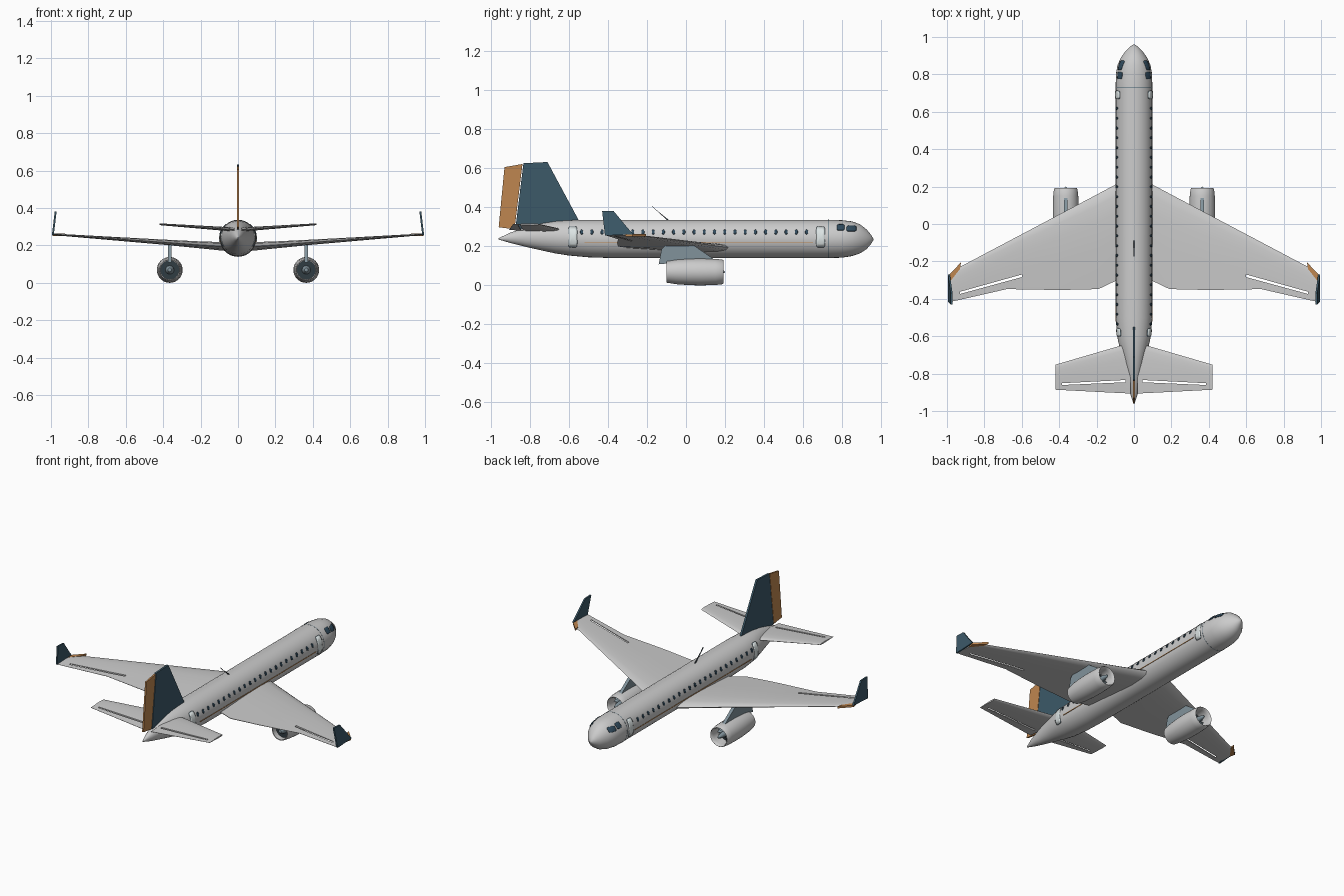
import bpy, bmesh, math
from mathutils import Vector

if "Cube" in bpy.data.objects:
    bpy.data.objects.remove(bpy.data.objects["Cube"])

def mat(name, c):
    m = bpy.data.materials.new(name)
    m.diffuse_color = (*c, 1)
    m.use_nodes = True
    m.node_tree.nodes["Principled BSDF"].inputs["Base Color"].default_value = m.diffuse_color
    return m

SKIN = mat("skin", (0.76, 0.77, 0.74))
NAVY = mat("navy", (0.045, 0.10, 0.14))
ORANGE = mat("orange", (0.52, 0.24, 0.08))
GLASS = mat("glass", (0.03, 0.07, 0.11))
DOOR = mat("door", (0.72, 0.78, 0.78))
STEEL = mat("steel", (0.22, 0.29, 0.33))
DARK = mat("dark", (0.03, 0.045, 0.055))

def make(name, verts, faces, m):
    me = bpy.data.meshes.new(name)
    me.from_pydata(verts, [], faces)
    bm = bmesh.new()
    bm.from_mesh(me)
    bmesh.ops.recalc_face_normals(bm, faces=bm.faces)
    bm.to_mesh(me)
    bm.free()
    me.materials.append(m)
    ob = bpy.data.objects.new(name, me)
    bpy.context.collection.objects.link(ob)
    return ob

def loft(name, rings, m, caps=True, closed=False):
    n = len(rings[0])
    k = len(rings)
    verts = [v for r in rings for v in r]
    faces = [(i * n + j, i * n + (j + 1) % n, (i + 1) % k * n + (j + 1) % n, (i + 1) % k * n + j)
             for i in range(k if closed else k - 1) for j in range(n)]
    if caps and not closed:
        faces += [tuple(range(n)), tuple(range((k - 1) * n, k * n))]
    return make(name, verts, faces, m)

def lathe(name, profile, x, z, m, closed=False, n=32):
    rings = [[(x + r * math.cos(2 * math.pi * j / n), y, z + r * math.sin(2 * math.pi * j / n))
              for j in range(n)] for r, y in profile]
    return loft(name, rings, m, closed=closed)

def plate(name, pts, x, t, m, lean=0):
    # side-view (y, z) outline given thickness across x
    z0 = pts[0][1]
    return loft(name, [[(x + d + lean * (z - z0), y, z) for y, z in pts] for d in (-t / 2, t / 2)], m)

def slab(name, pts, z0, z1, m):
    # plan-view (x, y) outline given height
    return loft(name, [[(x, y, z) for x, y in pts] for z in (z0, z1)], m)

FOIL = [(0, 0), (.03, .25), (.12, .43), (.3, .5), (.6, .36), (1, .04),
        (1, -.04), (.6, -.3), (.3, -.45), (.12, -.4), (.03, -.25)]

def wing(name, stations, s, m):
    return loft(name, [[(s * x, le + (te - le) * f, z + t * h) for f, h in FOIL]
                       for x, le, te, z, t in stations], m)

def slot(ob, pts, s):
    # open hinge gap cut through a wing
    c = slab("gap_cutter", [(s * x, y) for x, y in pts], 0.1, 0.5, DARK)
    c.hide_render = True
    c.display_type = 'WIRE'
    b = ob.modifiers.new("gap", 'BOOLEAN')
    b.object = c
    b.operation = 'DIFFERENCE'
    b.solver = 'EXACT'

# Fuselage: y, half width, bottom, top
BODY = [(-.96, .003, .235, .242), (-.90, .023, .217, .270), (-.82, .040, .197, .298),
        (-.74, .058, .179, .318), (-.67, .075, .164, .329), (-.60, .090, .153, .334),
        (-.50, .097, .144, .336), (-.38, .098, .140, .336), (.73, .098, .140, .336),
        (.80, .097, .142, .334), (.85, .088, .150, .328), (.89, .070, .163, .314),
        (.925, .045, .185, .287), (.948, .022, .212, .260), (.96, .004, .231, .239)]
loft("fuselage", [[(w * math.cos(a), y, (b + t) / 2 + (t - b) / 2 * math.sin(a))
                   for a in [2 * math.pi * j / 32 for j in range(32)]] for y, w, b, t in BODY], SKIN)
lathe("nose_seam", [(.097, .728), (.0988, .728), (.0988, .732), (.097, .732)], 0, .238, STEEL, closed=True)

def skin_x(y, z):
    for a, b in zip(BODY, BODY[1:]):
        if a[0] <= y <= b[0]:
            f = (y - a[0]) / (b[0] - a[0])
            w, lo, hi = [p + (q - p) * f for p, q in zip(a[1:], b[1:])]
            u = (z - (lo + hi) / 2) / ((hi - lo) / 2)
            return w * math.sqrt(max(0, 1 - u * u))
    return 0

def patch(name, y, z, w, h, s, m, power=2.5, n=16, lift=.0015):
    # rounded panel that hugs the fuselage side
    verts, faces = [(s * (skin_x(y, z) + lift), y, z)], []
    for k in (1, 2, 3):
        for j in range(n):
            a = 2 * math.pi * (j + .5) / n
            c, d = math.cos(a), math.sin(a)
            py = y + k / 3 * w / 2 * math.copysign(abs(c) ** (2 / power), c)
            pz = z + k / 3 * h / 2 * math.copysign(abs(d) ** (2 / power), d)
            verts.append((s * (skin_x(py, pz) + lift), py, pz))
    for j in range(n):
        q = (j + 1) % n
        faces.append((0, 1 + j, 1 + q))
        for k in (0, n):
            faces.append((1 + k + j, 1 + k + n + j, 1 + k + n + q, 1 + k + q))
    ob = make(name, verts, faces, m)
    sol = ob.modifiers.new("thickness", 'SOLIDIFY')
    sol.thickness = .004
    sol.offset = 0

for s, side in ((-1, "left"), (1, "right")):
    # Cabin windows, doors, cockpit glass, stripe
    for i in range(23):
        patch(f"{side}_window_{i}", -.535 + i * .0524, .273, .015, .023, s, GLASS, n=12)
    for y, label in ((-.58, "rear"), (.69, "front")):
        patch(f"{side}_{label}_door_frame", y, .248, .046, .108, s, STEEL, 6, 24, .0005)
        patch(f"{side}_{label}_door", y, .248, .041, .103, s, DOOR, 6, 24, .0015)
    patch(f"{side}_cockpit_side_window", .793, .297, .038, .030, s, GLASS, 5)
    patch(f"{side}_cockpit_front_window", .848, .291, .050, .028, s, GLASS, 5)
    plate(f"{side}_stripe", [(-.52, .2195), (.65, .2195), (.65, .2235), (-.52, .2235)], s * .0968, .004, ORANGE)

    # Main wing with aileron gap
    w = wing(f"{side}_wing", [(.03, .245, -.29, .190, .050), (.10, .21, -.305, .195, .047),
                              (.19, .162, -.348, .201, .040), (.40, .051, -.353, .217, .029),
                              (.68, -.097, -.348, .237, .019), (.93, -.229, -.405, .255, .011),
                              (.985, -.285, -.417, .259, .008)], s, SKIN)
    slot(w, [(.60, -.270), (.60, -.284), (.93, -.374), (.93, -.362)], s)

    # Winglet and its orange root fairing
    plate(f"{side}_winglet", [(-.415, .255), (-.27, .262), (-.30, .295), (-.37, .38), (-.43, .382)],
          s * .99, .010, NAVY, -.12 * s)
    slab(f"{side}_winglet_fairing", [(s * x, y) for x, y in
         ((.925, -.205), (.93, -.24), (.985, -.31), (.992, -.275))], .251, .263, ORANGE)

    # Tailplane with elevator gap
    t = wing(f"{side}_tailplane", [(.02, -.635, -.906, .285, .024), (.07, -.65, -.904, .288, .022),
                                   (.42, -.752, -.886, .313, .010)], s, SKIN)
    slot(t, [(.045, -.834), (.045, -.846), (.385, -.861), (.385, -.851)], s)

    # Engine: nacelle, fan, spinner, core
    ex, ez = s * .365, .069
    lathe(f"{side}_nacelle", [(.048, .10), (.051, .17), (.055, .188), (.059, .192), (.063, .186),
                              (.067, .15), (.069, .08), (.068, .02), (.063, -.05), (.055, -.10),
                              (.050, -.10), (.050, -.03)], ex, ez, SKIN, closed=True)
    lathe(f"{side}_fan_disc", [(.0495, .10), (.0495, .115)], ex, ez, DARK)
    lathe(f"{side}_exhaust_disc", [(.0515, -.065), (.0515, -.06)], ex, ez, DARK)
    lathe(f"{side}_spinner", [(.018, .11), (.017, .14), (.012, .175), (.006, .195), (.001, .20)], ex, ez, STEEL, n=20)
    lathe(f"{side}_exhaust_cone", [(.024, -.06), (.020, -.08), (.010, -.098), (.001, -.10)], ex, ez, STEEL, n=20)
    verts, faces = [], []
    for i in range(14):
        a = 2 * math.pi * i / 14
        for r, d, y in ((.014, -.12, .130), (.014, .12, .118), (.049, .13, .118), (.049, -.04, .134)):
            verts.append((ex + r * math.cos(a + d), y, ez + r * math.sin(a + d)))
        faces.append(tuple(range(4 * i, 4 * i + 4)))
    make(f"{side}_fan_blades", verts, faces, STEEL)
    plate(f"{side}_pylon", [(-.14, .108), (.04, .125), (.145, .132), (.12, .150), (.04, .205),
                            (-.10, .212), (-.125, .185)], ex, .020, STEEL)

# Fin, rudder and antenna
plate("fin", [(-.545, .325), (-.71, .632), (-.833, .626), (-.875, .285), (-.62, .30)], 0, .012, NAVY)
plate("rudder", [(-.838, .622), (-.93, .606), (-.96, .298), (-.879, .287)], 0, .010, ORANGE)
plate("antenna", [(-.175, .408), (-.172, .402), (-.085, .333), (-.095, .333)], 0, .006, DARK)

# Smooth shading with crisp edges
for o in bpy.context.scene.objects:
    o.select_set(not o.hide_render)
bpy.context.view_layer.objects.active = bpy.data.objects["fuselage"]
bpy.ops.object.shade_smooth_by_angle(angle=math.radians(35))
